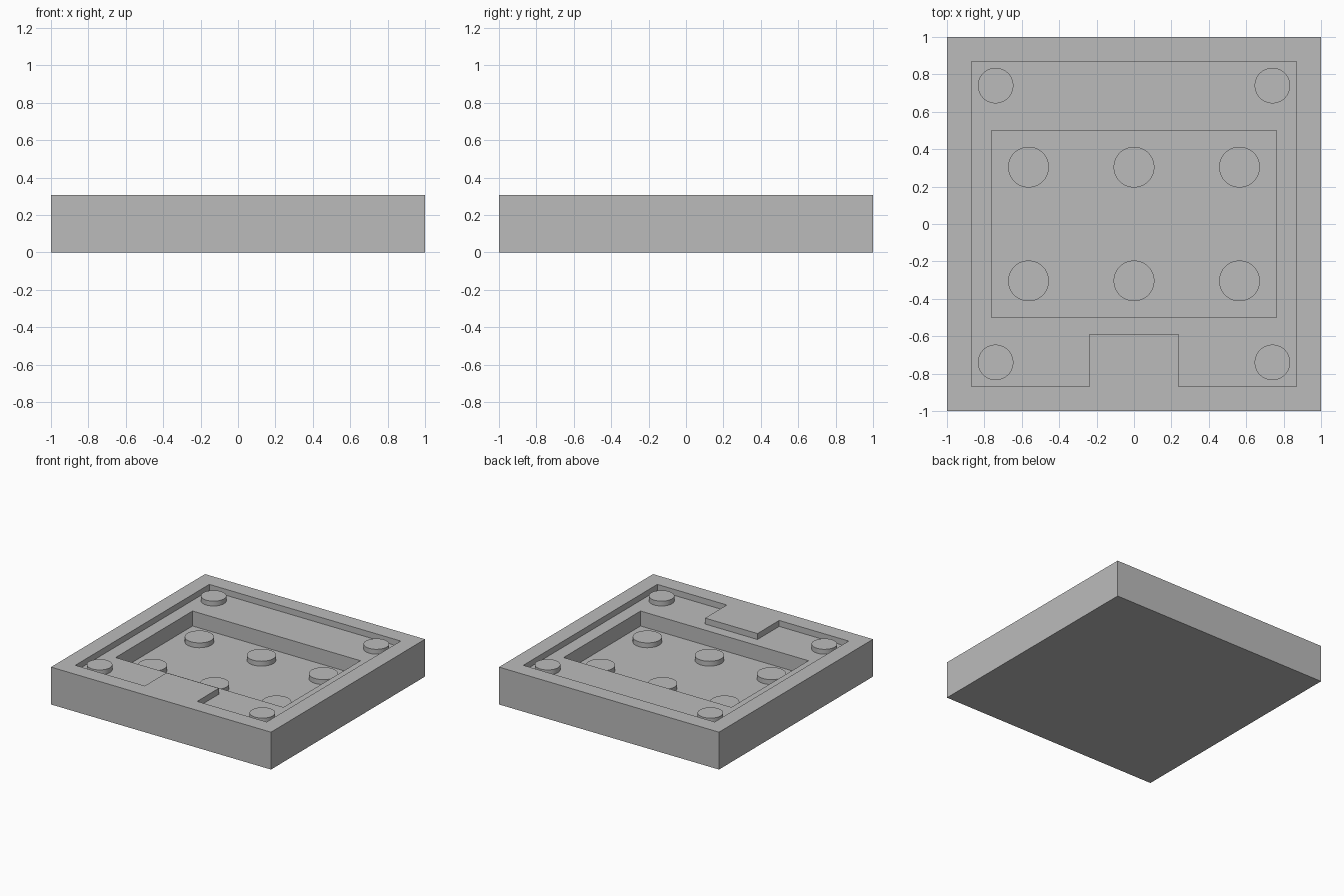
import bpy
import bmesh

cube = bpy.data.objects.get("Cube")
if cube:
    bpy.data.objects.remove(cube, do_unlink=True)

grey = bpy.data.materials.new("plain grey")
grey.use_nodes = True
colour = (0.5, 0.5, 0.5, 1)
grey.diffuse_color = colour
grey.node_tree.nodes["Principled BSDF"].inputs["Base Color"].default_value = colour

RIM, SHELF, FLOOR, PEG = 0.307, 0.258, 0.135, 0.04


def finish(bm, name):
    bmesh.ops.recalc_face_normals(bm, faces=bm.faces)
    mesh = bpy.data.meshes.new(name)
    bm.to_mesh(mesh)
    bm.free()
    mesh.materials.append(grey)
    obj = bpy.data.objects.new(name, mesh)
    bpy.context.collection.objects.link(obj)
    return obj


def rectangle(x, y):
    return [(-x, -y), (x, -y), (x, y), (-x, y)]


def ring(bm, outline, z):
    verts = [bm.verts.new((x, y, z)) for x, y in outline]
    return verts, [bm.edges.new((a, b)) for a, b in zip(verts, verts[1:] + verts[:1])]


def wall(bm, low, high):
    n = len(low)
    for i in range(n):
        j = (i + 1) % n
        bm.faces.new((low[i], low[j], high[j], high[i]))


# Tray: square block with a notched shallow recess and a deeper well
outer = rectangle(1, 1)
well = rectangle(0.763, 0.5)
p, tab_x, tab_y = 0.87, 0.238, -0.588
recess = [(-p, -p), (-tab_x, -p), (-tab_x, tab_y), (tab_x, tab_y),
          (tab_x, -p), (p, -p), (p, p), (-p, p)]

bm = bmesh.new()
base, _ = ring(bm, outer, 0)
rim_out, rim_out_edges = ring(bm, outer, RIM)
rim_in, rim_in_edges = ring(bm, recess, RIM)
shelf_out, shelf_out_edges = ring(bm, recess, SHELF)
shelf_in, shelf_in_edges = ring(bm, well, SHELF)
floor, _ = ring(bm, well, FLOOR)
bm.faces.new(base)
bm.faces.new(floor)
wall(bm, base, rim_out)
wall(bm, shelf_out, rim_in)
wall(bm, floor, shelf_in)
for edges in (rim_out_edges + rim_in_edges, shelf_out_edges + shelf_in_edges):
    bmesh.ops.triangle_fill(bm, edges=edges, use_beauty=True, normal=(0, 0, 1))
finish(bm, "tray")


# Round pegs: four on the shelf corners, six in the well
def peg(name, x, y, z, radius):
    bm = bmesh.new()
    bmesh.ops.create_cone(bm, cap_ends=True, segments=64, radius1=radius,
                          radius2=radius, depth=PEG)
    for face in bm.faces:
        face.smooth = len(face.verts) == 4
    for edge in bm.edges:
        edge.smooth = all(f.smooth for f in edge.link_faces)
    obj = finish(bm, name)
    obj.location = (x, y, z + PEG / 2)


for y, row in ((-1, "front"), (1, "back")):
    for x, side in ((-1, "right"), (0, "middle"), (1, "left")):
        if x:
            peg(f"corner_peg_{row}_{side}", 0.74 * x, 0.74 * y, SHELF, 0.095)
        peg(f"well_peg_{row}_{side}", 0.564 * x, 0.304 * y, FLOOR, 0.109)
